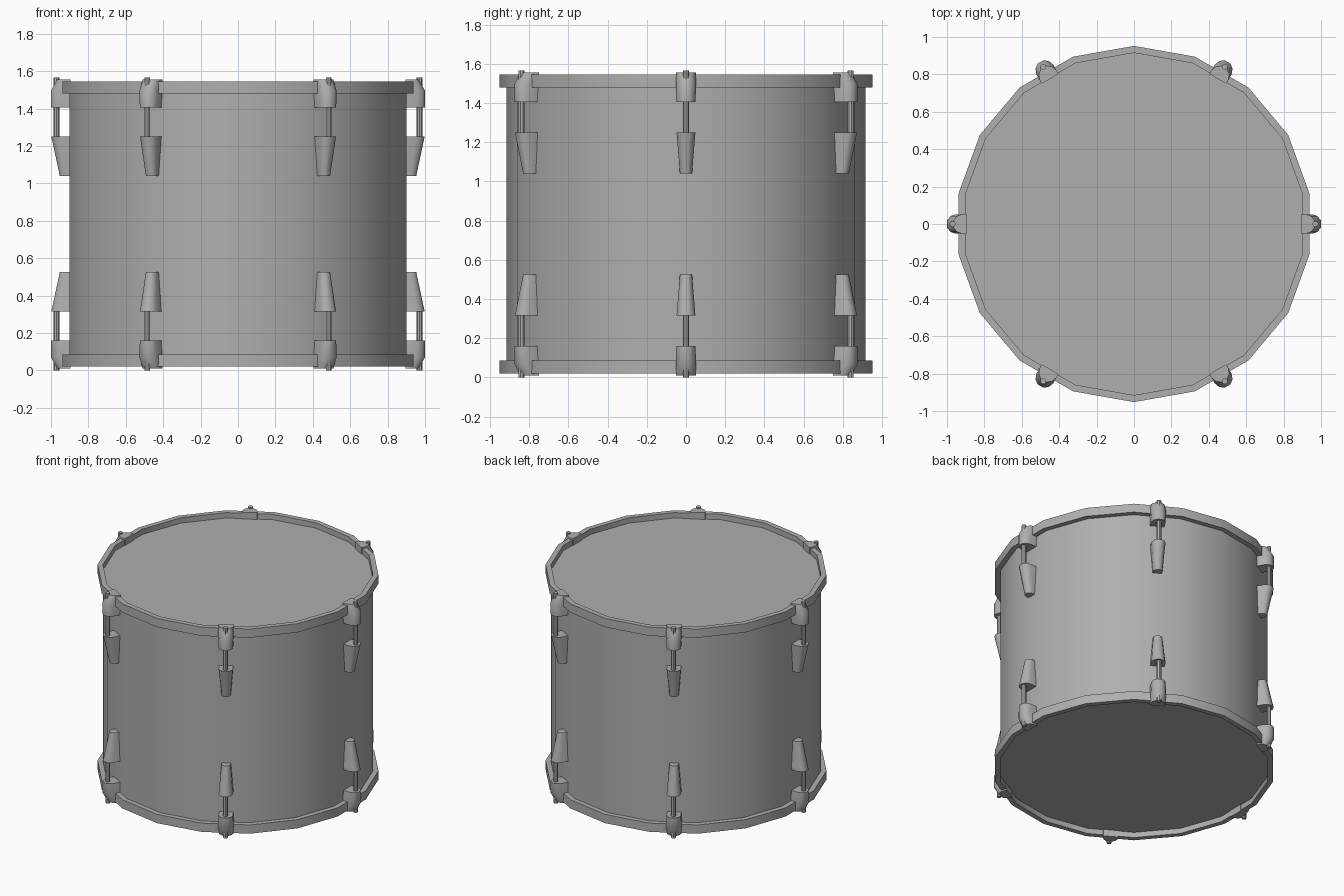
import bpy, bmesh
from math import sin, cos, pi
from mathutils import Matrix

if "Cube" in bpy.data.objects:
    bpy.data.objects.remove(bpy.data.objects["Cube"])

SIDES = 18
MID = 0.7825          # height of the mirror plane between top and bottom

# one mid-dark grey for every part
grey = bpy.data.materials.new("dark_grey")
grey.diffuse_color = (0.43, 0.43, 0.43, 1)
grey.use_nodes = True
grey.node_tree.nodes["Principled BSDF"].inputs["Base Color"].default_value = grey.diffuse_color


def finish(name, bm, angle=30):
    bmesh.ops.recalc_face_normals(bm, faces=bm.faces[:])
    me = bpy.data.meshes.new(name)
    bm.to_mesh(me)
    bm.free()
    me.materials.append(grey)
    ob = bpy.data.objects.new(name, me)
    bpy.context.collection.objects.link(ob)
    bpy.ops.object.select_all(action='DESELECT')
    ob.select_set(True)
    bpy.context.view_layer.objects.active = ob
    bpy.ops.object.shade_smooth_by_angle(angle=angle * pi / 180)
    return ob


def loft(bm, rings, close=False, caps=True):
    """Skin a list of vertex rings, optionally joining last to first."""
    vr = [[bm.verts.new(p) for p in r] for r in rings]
    pairs = list(zip(vr, vr[1:])) + ([(vr[-1], vr[0])] if close else [])
    n = len(vr[0])
    for a, b in pairs:
        for i in range(n):
            j = (i + 1) % n
            bm.faces.new((a[i], a[j], b[j], b[i]))
    if caps and not close:
        bm.faces.new(vr[0])
        bm.faces.new(vr[-1])


def circle(r, z, n=SIDES, cx=0.0):
    return [(cx + r * cos(pi / 2 + 2 * pi * i / n),
             r * sin(pi / 2 + 2 * pi * i / n), z) for i in range(n)]


def d_shape(inner, outer, w, z):
    """Flat-backed, round-fronted section pointing along +x."""
    half = [(inner, w), (outer - 0.9 * w, w),
            (outer - 0.35 * w, 0.8 * w), (outer, 0.35 * w)]
    return [(x, y, z) for x, y in half] + [(x, -y, z) for x, y in reversed(half)]


def part(name, rings, flip, turn):
    bm = bmesh.new()
    loft(bm, rings)
    if flip:
        for v in bm.verts:
            v.co.z = 2 * MID - v.co.z
    bm.transform(Matrix.Rotation(turn, 4, 'Z'))
    finish(name, bm, 40)


# shell with both heads
bm = bmesh.new()
loft(bm, [circle(0.916, 0.06), circle(0.916, 1.505)])
finish("shell_and_heads", bm)

for flip, side in ((False, "top"), (True, "bottom")):
    # hoop around the rim
    zs = [1.48, 1.545]
    if flip:
        zs = [2 * MID - z for z in zs]
    bm = bmesh.new()
    loft(bm, [circle(0.952, zs[0]), circle(0.952, zs[1]),
              circle(0.915, zs[1]), circle(0.915, zs[0])], close=True)
    finish(side + "_hoop", bm)

    # six sets of tension hardware
    for k in range(6):
        a = k * pi / 3
        tag = f"{side}_{k + 1}"
        part("lug_" + tag, [d_shape(0.895, 0.953, 0.031, 1.04),
                            d_shape(0.895, 0.998, 0.048, 1.25)], flip, a)
        part("claw_" + tag, [d_shape(0.896, 1.0, 0.048, 1.405),
                             d_shape(0.896, 1.0, 0.052, 1.495),
                             d_shape(0.896, 0.965, 0.052, 1.555)], flip, a)
        part("rod_" + tag, [circle(0.016, 1.23, 8, 0.97),
                            circle(0.016, 1.565, 8, 0.97)], flip, a)
